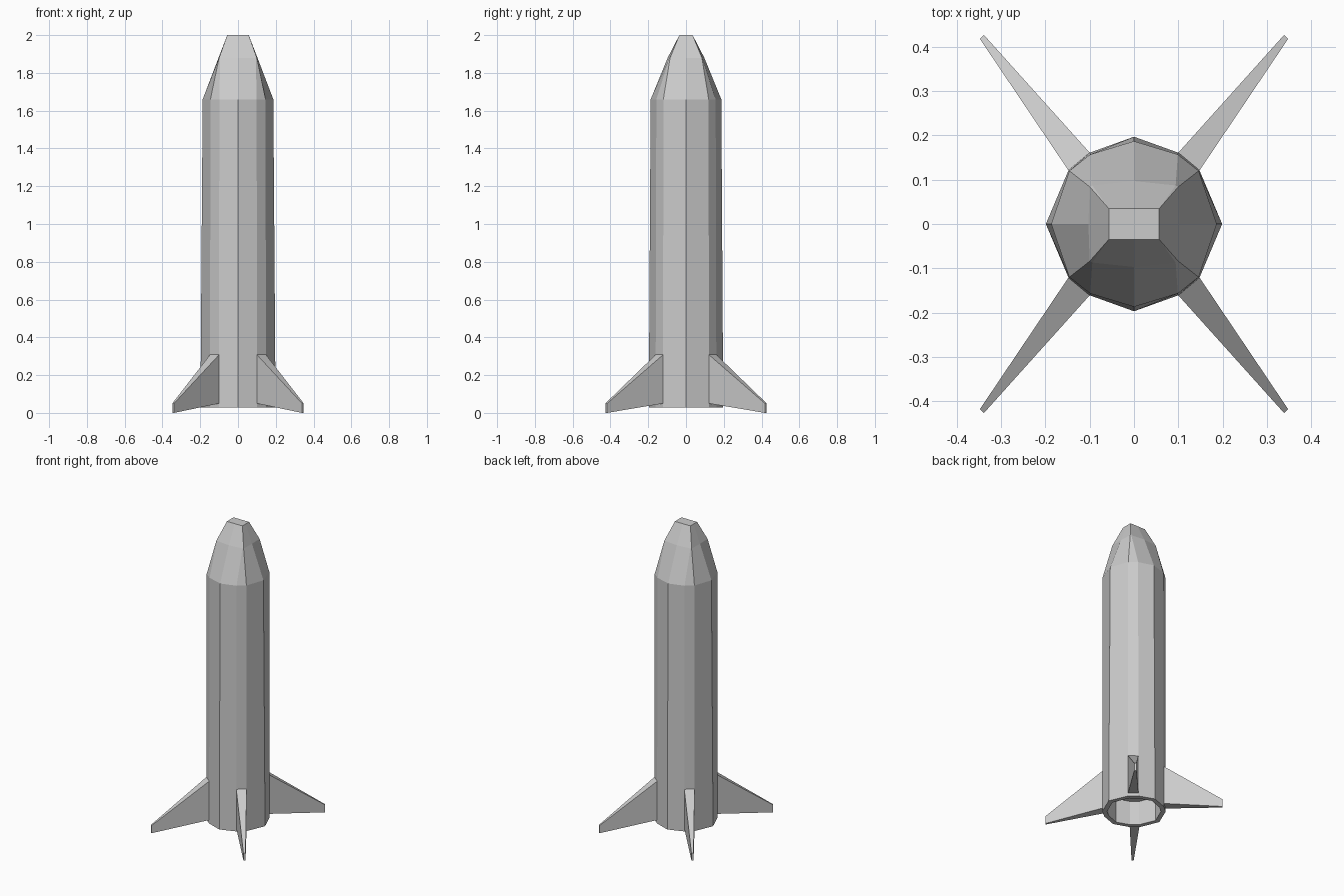
import bpy, bmesh

cube = bpy.data.objects.get("Cube")
if cube:
    bpy.data.objects.remove(cube)

# Single painted-metal colour
grey = bpy.data.materials.new("light grey")
grey.use_nodes = True
COLOUR = (0.6, 0.6, 0.6, 1)
grey.diffuse_color = COLOUR
grey.node_tree.nodes["Principled BSDF"].inputs["Base Color"].default_value = COLOUR


def finish(bm, name):
    """Clean the mesh and add it to the scene, flat shaded."""
    bmesh.ops.remove_doubles(bm, verts=bm.verts[:], dist=0.0005)
    bmesh.ops.recalc_face_normals(bm, faces=bm.faces[:])
    mesh = bpy.data.meshes.new(name)
    bm.to_mesh(mesh)
    bm.free()
    mesh.materials.append(grey)
    obj = bpy.data.objects.new(name, mesh)
    bpy.context.collection.objects.link(obj)
    return obj


def section(side, corner_a, corner_b, front):
    """Mirror a quarter cross-section into a closed twelve-point outline."""
    a, b = corner_a, corner_b
    half = [(side, 0), a, b, (0, front), (-b[0], b[1]), (-a[0], a[1])]
    return half + [(-x, -y) for x, y in half]


def scaled(outline, s):
    return [(x * s, y * s) for x, y in outline]


def loft(name, levels):
    """Skin a stack of (outline, height) levels and cap both ends."""
    bm = bmesh.new()
    rings = [[bm.verts.new((x, y, z)) for x, y in outline] for outline, z in levels]
    for low, high in zip(rings, rings[1:]):
        for i in range(len(low)):
            j = (i + 1) % len(low)
            bm.faces.new((low[i], low[j], high[j], high[i]))
    bm.faces.new(rings[0])
    bm.faces.new(rings[-1])
    return finish(bm, name)


ROOT_A, ROOT_B = (0.148, 0.121), (0.1, 0.161)
base = section(0.199, ROOT_A, ROOT_B, 0.197)
shoulder = section(0.187, (0.146, 0.12), (0.099, 0.157), 0.187)
upper_nose = section(0.103, (0.1, 0.084), (0.094, 0.087), 0.097)
tip = section(0.057, (0.057, 0.035), (0.057, 0.035), 0.035)

# Hull with a hollow engine bay underneath and a two-stage faceted nose
bay = scaled(base, 0.85)
loft("hull", [(bay, 0.19), (bay, 0.028), (base, 0.028),
              (shoulder, 1.66), (upper_nose, 1.88), (tip, 2.0)])

# Four swept fins, each rooted on a narrow diagonal hull panel
TIP_A, TIP_B = (0.348, 0.418), (0.339, 0.427)
for sx, side in ((1, "left"), (-1, "right")):
    for sy, end in ((-1, "front"), (1, "back")):
        bm = bmesh.new()
        sides = []
        for root, outer in ((ROOT_A, TIP_A), (ROOT_B, TIP_B)):
            profile = [(root, 0.05), (outer, 0.0), (outer, 0.05), (root, 0.308)]
            sides.append([bm.verts.new((sx * p[0], sy * p[1], z)) for p, z in profile])
        first, second = sides
        bm.faces.new(first)
        bm.faces.new(second)
        for i in range(4):
            j = (i + 1) % 4
            bm.faces.new((first[i], first[j], second[j], second[i]))
        finish(bm, f"{end}_{side}_fin")
